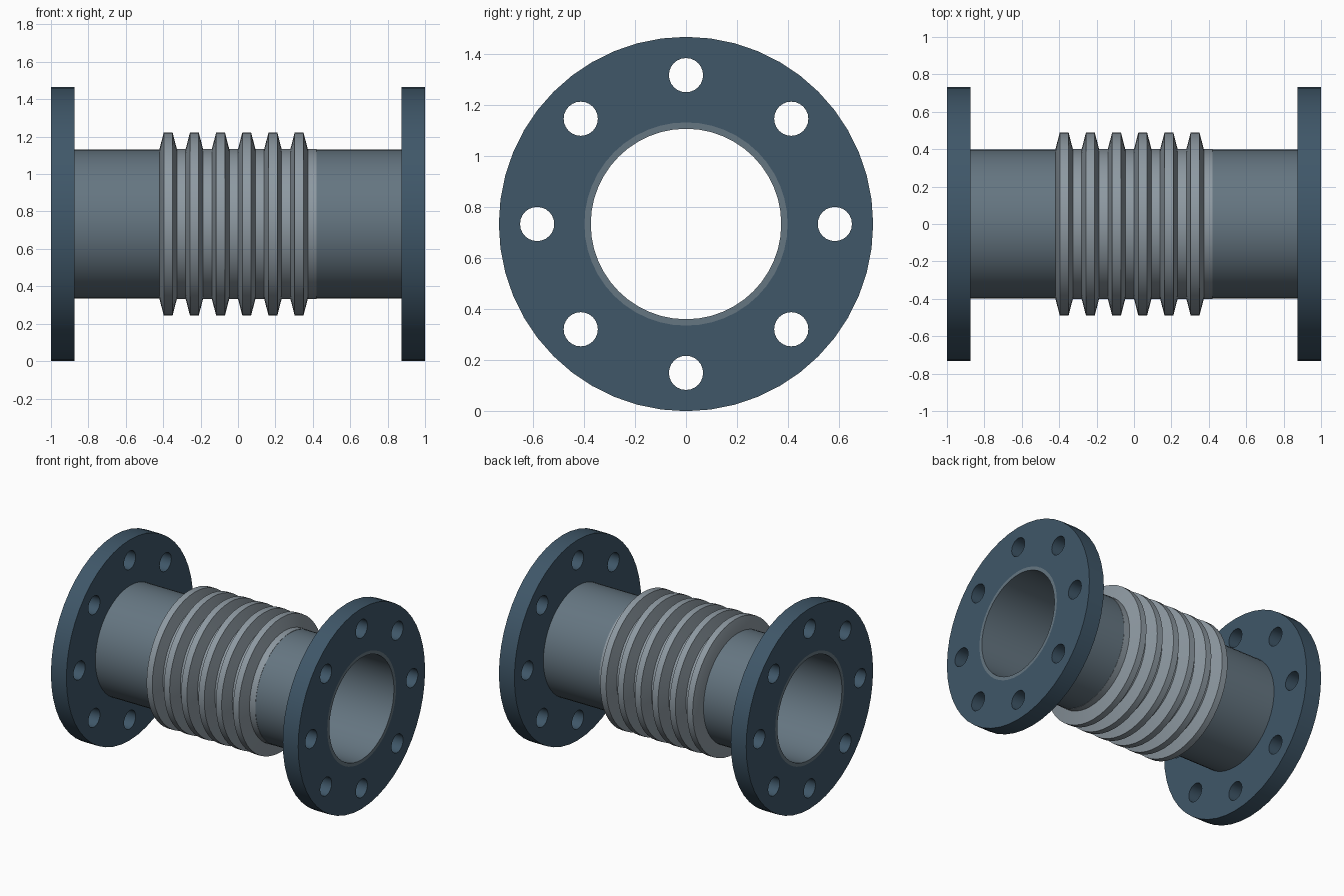
import bpy, bmesh, math

if "Cube" in bpy.data.objects:
    bpy.data.objects.remove(bpy.data.objects["Cube"])

AXIS_Z = 0.733
SIDES = 48


def material(name, rgb):
    m = bpy.data.materials.new(name)
    m.diffuse_color = (*rgb, 1)
    m.use_nodes = True
    m.node_tree.nodes["Principled BSDF"].inputs["Base Color"].default_value = m.diffuse_color
    return m


def finish(bm, name, mat):
    bmesh.ops.recalc_face_normals(bm, faces=bm.faces)
    me = bpy.data.meshes.new(name)
    bm.to_mesh(me)
    bm.free()
    me.materials.append(mat)
    ob = bpy.data.objects.new(name, me)
    bpy.context.collection.objects.link(ob)
    ob.location.z = AXIS_Z
    bpy.ops.object.select_all(action='DESELECT')
    ob.select_set(True)
    bpy.context.view_layer.objects.active = ob
    bpy.ops.object.shade_smooth_by_angle(angle=math.radians(20))
    return ob


def lathe(name, profile, mat):
    """Revolve a closed (x, radius) profile around the x axis."""
    bm = bmesh.new()
    rings = []
    for k in range(SIDES):
        a = 2 * math.pi * k / SIDES
        rings.append([bm.verts.new((x, r * math.sin(a), r * math.cos(a))) for x, r in profile])
    n = len(profile)
    for k in range(SIDES):
        p, q = rings[k], rings[(k + 1) % SIDES]
        for i in range(n):
            j = (i + 1) % n
            bm.faces.new((p[i], p[j], q[j], q[i]))
    return finish(bm, name, mat)


def flange(name, x0, x1, mat):
    """Ring plate with eight bolt holes: fill the outlines, then extrude."""
    bm = bmesh.new()
    circles = [(0, 0, 0.733, SIDES), (0, 0, 0.398, SIDES)]
    for k in range(8):
        a = k * math.pi / 4
        circles.append((0.583 * math.sin(a), 0.583 * math.cos(a), 0.067, 24))
    for cy, cz, r, n in circles:
        vs = [bm.verts.new((x0, cy + r * math.sin(2 * math.pi * i / n),
                            cz + r * math.cos(2 * math.pi * i / n))) for i in range(n)]
        for i in range(n):
            bm.edges.new((vs[i], vs[(i + 1) % n]))
    bmesh.ops.triangle_fill(bm, use_beauty=True, use_dissolve=False,
                            edges=bm.edges[:], normal=(1, 0, 0))
    ext = bmesh.ops.extrude_face_region(bm, geom=bm.faces[:], use_keep_orig=True)
    moved = [g for g in ext['geom'] if isinstance(g, bmesh.types.BMVert)]
    bmesh.ops.translate(bm, verts=moved, vec=(x1 - x0, 0, 0))
    return finish(bm, name, mat)


flange_blue = material("flange_blue", (0.05, 0.095, 0.14))
pipe_steel = material("pipe_steel", (0.13, 0.18, 0.22))
bellows_steel = material("bellows_steel", (0.27, 0.32, 0.36))

# End flanges and pipe stubs
for side, s in (("left", -1), ("right", 1)):
    flange(f"{side}_flange", s * 0.875, s * 1.0, flange_blue)
    lathe(f"{side}_pipe", [(s * 0.42, 0.398), (s * 1.0, 0.398),
                           (s * 1.0, 0.373), (s * 0.42, 0.373)], pipe_steel)

# Bellows: six ridges with a matching thin inner wall
pitch = 0.14
outer = []
for i in range(6):
    x = -0.42 + i * pitch
    outer += [(x, 0.40), (x + 0.0233, 0.49), (x + 0.07, 0.49), (x + 0.0933, 0.40)]
outer.append((0.42, 0.40))
inner = [(x, r - 0.025) for x, r in reversed(outer)]
lathe("bellows", outer + inner, bellows_steel)
